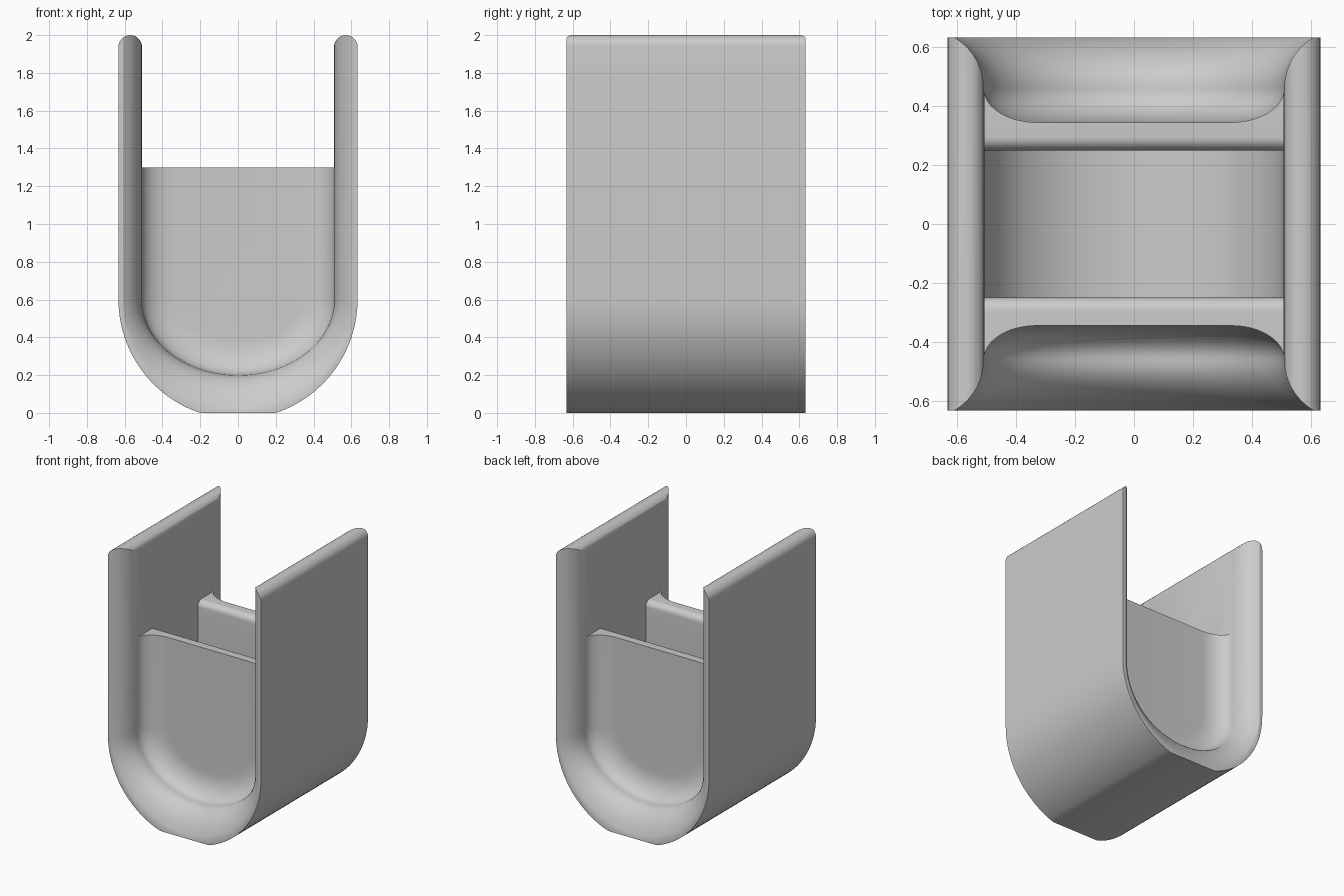
import bpy, bmesh
from math import sin, cos, pi, radians, asin

if "Cube" in bpy.data.objects:
    bpy.data.objects.remove(bpy.data.objects["Cube"])

W, D = 0.633, 0.633      # outer half width and half depth
IN = 0.508               # inner half width between the side panels
CZ = 0.6                 # height where the round bottom begins


def loft(name, rings):
    """Closed solid through a list of equal-length point rings."""
    bm = bmesh.new()
    vs = [[bm.verts.new(p) for p in r] for r in rings]
    n = len(rings[0])
    for r0, r1 in zip(vs, vs[1:]):
        for i in range(n):
            j = (i + 1) % n
            bm.faces.new((r0[i], r0[j], r1[j], r1[i]))
    bm.faces.new(vs[0])
    bm.faces.new(vs[-1])
    bmesh.ops.recalc_face_normals(bm, faces=bm.faces)
    me = bpy.data.meshes.new(name)
    bm.to_mesh(me)
    bm.free()
    ob = bpy.data.objects.new(name, me)
    bpy.context.collection.objects.link(ob)
    return ob


def u_ring(a, b, y, top, n=40):
    """U outline: straight sides, elliptical bottom."""
    pts = [(-a, y, top)]
    pts += [(-a * cos(pi * i / n), y, CZ - b * sin(pi * i / n)) for i in range(n + 1)]
    return pts + [(a, y, top)]


def cut(target, cutter):
    cutter.hide_render = True
    m = target.modifiers.new("cut", 'BOOLEAN')
    m.operation, m.solver, m.object = 'DIFFERENCE', 'EXACT', cutter
    bpy.context.view_layer.objects.active = target
    bpy.ops.object.modifier_apply(modifier=m.name)
    bpy.data.objects.remove(cutter)


# Body outline (right half): flat base, round corner, domed panel top, web top
R = (W - IN) / 2
a0 = asin(0.2 / W)
half = [(W * sin(a0 + (pi / 2 - a0) * i / 20), CZ - W * cos(a0 + (pi / 2 - a0) * i / 20))
        for i in range(21)]
half[0] = (half[0][0], 0)
half += [(W - R + R * cos(pi * i / 14), 2 - R + R * sin(pi * i / 14)) for i in range(15)]
half.append((IN, 1.3))
outline = half + [(-x, z) for x, z in reversed(half)]
body = loft("holder_body", [[(x, y, z) for x, z in outline] for y in (-D, D)])

# Central slot between the two webs
cut(body, loft("slot_cutter", [u_ring(IN, 0.4, y, 1.4) for y in (-0.25, 0.25)]))

# Rounded inner top edges of the webs
r = 0.045
edge = [(0.25 + r - r * cos(pi / 2 * i / 8), 1.3 - r + r * sin(pi / 2 * i / 8)) for i in range(9)]
edge = [(0.25, 1.15)] + edge + [(0.25 + r, 1.4)]
edge += [(-y, z) for y, z in reversed(edge)]
cut(body, loft("edge_cutter", [[(x, y, z) for y, z in edge] for x in (-IN, IN)]))

# Front and back scoops: concave fillet off the web, then convex flare to the lip
steps = []
for i in range(13):
    t = pi / 2 * i / 12
    steps.append((0.33 + 0.18 * sin(t), 0.22 + 0.18 * sin(t), 0.345 + 0.115 * (1 - cos(t))))
for i in range(1, 13):
    t = radians(60) * i / 12
    k = (1 - cos(t)) * 2
    steps.append((0.51 + 0.1 * k, 0.4 + 0.198 * k, 0.46 + 0.2 * sin(t)))
steps.append((steps[-1][0], steps[-1][1], 0.75))
for s in (-1, 1):
    cut(body, loft("scoop_cutter", [u_ring(a, b, s * y, 2.2) for a, b, y in steps]))

# Smooth shading with sharp edges kept
bpy.ops.object.select_all(action='DESELECT')
body.select_set(True)
bpy.context.view_layer.objects.active = body
bpy.ops.object.shade_smooth_by_angle(angle=radians(30))
